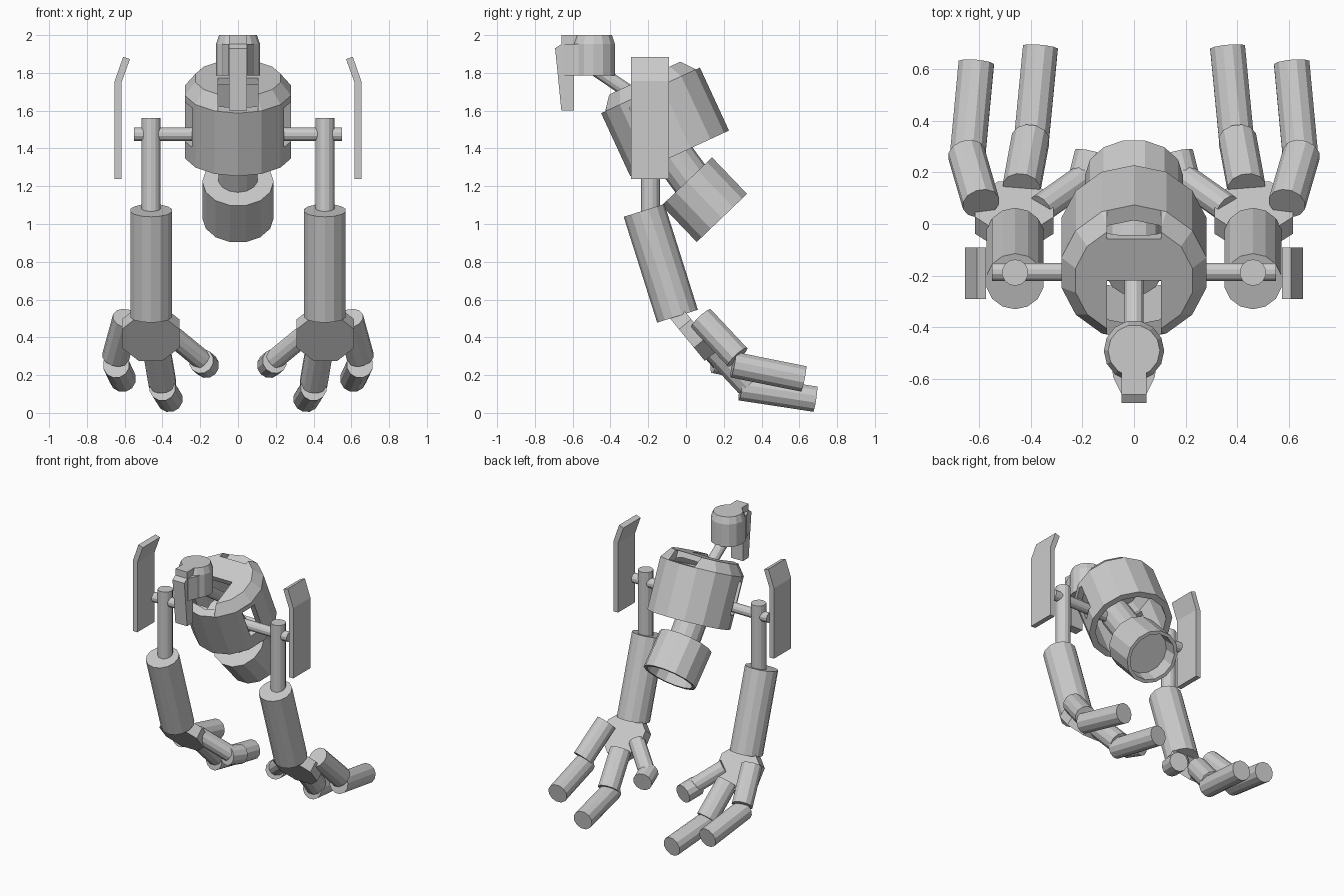
import bpy, bmesh
from math import sin, cos, pi
from mathutils import Vector, Matrix

if "Cube" in bpy.data.objects:
    bpy.data.objects.remove(bpy.data.objects["Cube"])


def finish(bm, name, mat=None):
    bmesh.ops.recalc_face_normals(bm, faces=bm.faces)
    me = bpy.data.meshes.new(name)
    bm.to_mesh(me)
    bm.free()
    ob = bpy.data.objects.new(name, me)
    if mat:
        ob.matrix_world = mat
    bpy.context.collection.objects.link(ob)
    return ob


def frame(p, d):
    # local z along d, local x as close to world x as possible
    z = Vector(d).normalized()
    ref = Vector((1, 0, 0)) if abs(z.x) < 0.95 else Vector((0, 0, 1))
    y = z.cross(ref).normalized()
    x = y.cross(z)
    m = Matrix((x, y, z)).transposed().to_4x4()
    m.translation = Vector(p)
    return m


def lathe(name, p, d, profile, n=14, phase=0.0):
    # rings of (radius, height), capped at both ends
    bm = bmesh.new()
    rings = []
    for r, h in profile:
        rings.append([bm.verts.new((r * cos(phase + 2 * pi * k / n),
                                    r * sin(phase + 2 * pi * k / n), h)) for k in range(n)])
    for a, b in zip(rings, rings[1:]):
        for k in range(n):
            j = (k + 1) % n
            bm.faces.new((a[k], a[j], b[j], b[k]))
    bm.faces.new(rings[0])
    bm.faces.new(rings[-1])
    return finish(bm, name, frame(p, d))


def rod(name, a, b, r, n=14):
    d = Vector(b) - Vector(a)
    return lathe(name, a, d, [(r, 0), (r, d.length)], n, pi / n)


def prism(name, pts, vec):
    # extrude a planar outline along vec
    bm = bmesh.new()
    f = bm.faces.new([bm.verts.new(p) for p in pts])
    out = bmesh.ops.extrude_face_region(bm, geom=[f])
    bmesh.ops.translate(bm, vec=vec, verts=[g for g in out['geom'] if isinstance(g, bmesh.types.BMVert)])
    return finish(bm, name)


def cut(target, lo, hi):
    # box cutter in the target's local space
    lo, hi = Vector(lo), Vector(hi)
    bm = bmesh.new()
    bmesh.ops.create_cube(bm, size=1)
    for v in bm.verts:
        v.co = Vector([(lo[i] + hi[i]) / 2 + v.co[i] * (hi[i] - lo[i]) for i in range(3)])
    c = finish(bm, "cutter", target.matrix_world.copy())
    c.hide_render = True
    c.hide_viewport = True
    m = target.modifiers.new("cut", 'BOOLEAN')
    m.object = c
    m.operation = 'DIFFERENCE'
    m.solver = 'EXACT'


# hollow torso shell leaning forward
torso = lathe("torso", (0, -.034, 1.374), (0, -.42, .91),
              [(.19, .40), (.245, .345), (.245, 0), (.288, 0), (.288, .367), (.232, .439)], 14, pi / 14)
cut(torso, (-.105, -.4, .367), (.105, 0, .6))
cut(torso, (-.105, .176, .367), (.105, .4, .6))
for s in (-1, 1):
    x0, x1 = sorted((s * .2, s * .4))
    cut(torso, (x0, -.14, .1), (x1, -.045, .33))

# waist and hollow pelvis cup
rod("spine", (0, -.19, 1.53), (0, .045, 1.21), .107)
lathe("pelvis", (0, .19, 1.032), (0, -.69, .72),
      [(.155, .1), (.165, 0), (.189, 0), (.189, .268)])

# neck and head
rod("neck", (0, -.48, 1.82), (0, -.2, 1.63), .038, 12)
lathe("head", (0, -.49, 1.787), (0, 0, 1), [(.117, 0), (.117, .165), (.1, .213)])
prism("face_plate", [(-.048, y, z) for y, z in
      [(-.593, 1.602), (-.66, 1.602), (-.693, 1.93), (-.66, 1.952), (-.66, 2.0), (-.56, 2.0), (-.56, 1.79), (-.593, 1.79)]],
      (.096, 0, 0))
prism("face_cheeks", [(x, y, 1.787) for x, y in
      [(-.085, -.56), (-.08, -.593), (-.05, -.655), (.05, -.655), (.08, -.593), (.085, -.56)]], (0, 0, .165))

# arms
rod("shoulder_shaft", (-.55, -.185, 1.475), (.55, -.185, 1.475), .036, 12)
for s, side in ((-1, "right"), (1, "left")):
    def P(x, y, z):
        return (s * x, y, z)

    rod(side + "_upper_arm", P(.46, -.188, 1.0), P(.46, -.188, 1.56), .051)
    rod(side + "_forearm", P(.46, -.045, .512), P(.46, -.222, 1.072), .113)
    prism(side + "_shoulder_plate", [P(x, -.29, z) for x, z in
          [(.617, 1.238), (.653, 1.238), (.653, 1.756), (.608, 1.885), (.572, 1.873), (.617, 1.748)]], (0, .2, 0))
    # palm disc
    n = Vector((0, .77, .63))
    lathe(side + "_palm", Vector(P(.463, .035, .42)) - n * .042, n, [(.165, 0), (.165, .084)], 8, pi / 8)
    # two fingers and a thumb, two segments each
    for part, a, b, r in (
            ("outer_finger_base", (.592, .08, .50), (.648, .272, .295), .073),
            ("outer_finger_tip", (.645, .25, .255), (.61, .622, .18), .071),
            ("inner_finger_base", (.435, .14, .36), (.40, .33, .155), .075),
            ("inner_finger_tip", (.40, .29, .133), (.362, .683, .073), .07),
            ("thumb_base", (.36, .06, .42), (.19, .18, .28), .056),
            ("thumb_tip", (.195, .15, .275), (.165, .27, .25), .067)):
        rod(side + "_" + part, P(*a), P(*b), r, 12)
